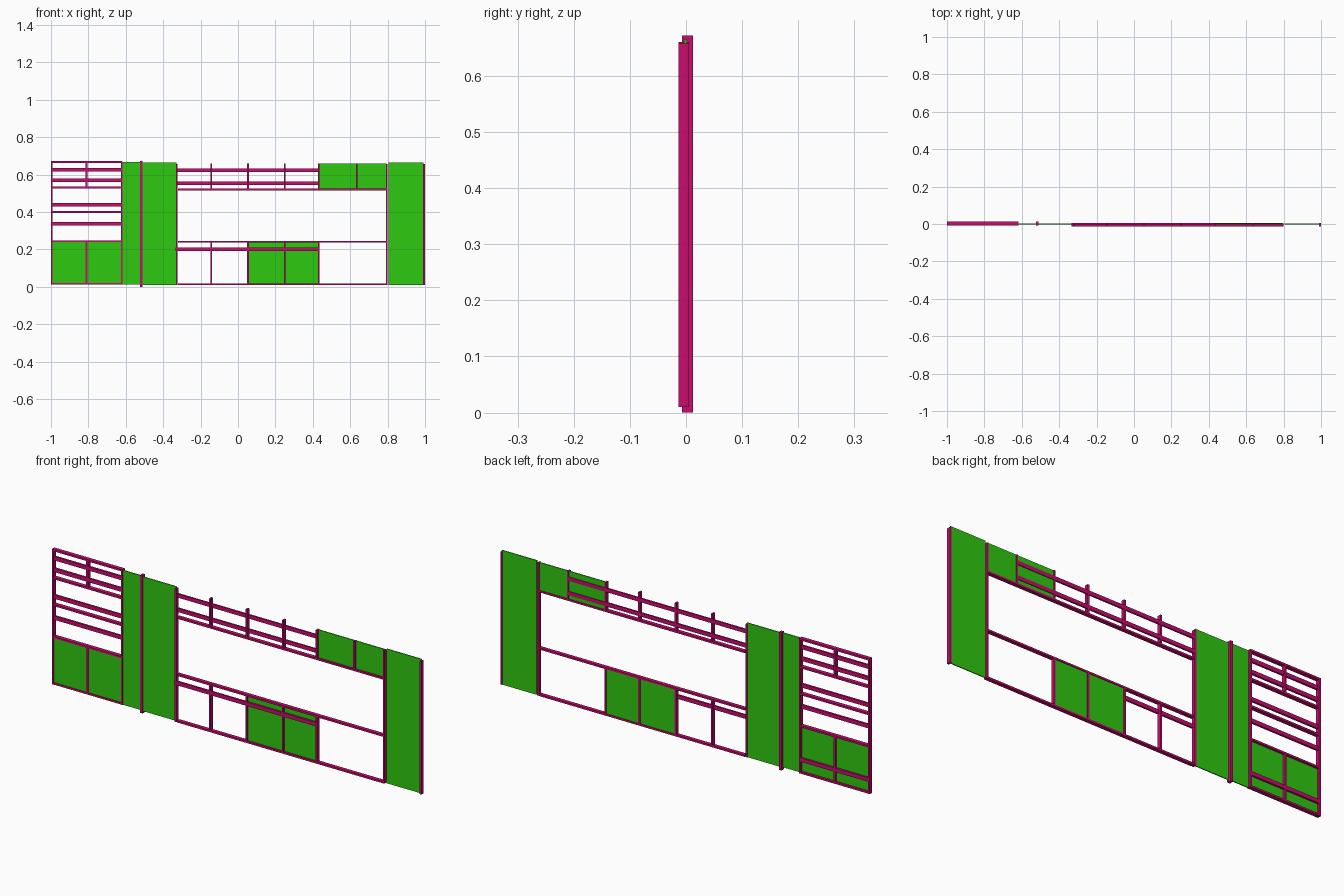
import bpy

old = bpy.data.objects.get("Cube")
if old:
    bpy.data.objects.remove(old, do_unlink=True)


def make_material(name, rgb):
    m = bpy.data.materials.new(name)
    m.use_nodes = True
    m.diffuse_color = (*rgb, 1)
    m.node_tree.nodes["Principled BSDF"].inputs["Base Color"].default_value = (*rgb, 1)
    return m


magenta = make_material("magenta timber", (0.58, 0.004, 0.156))
green = make_material("green panel", (0.028, 0.59, 0.005))


def box(name, xs, ys, zs, mat):
    """Box spanning the given x, y and z ranges."""
    spans = (xs, ys, zs)
    bpy.ops.mesh.primitive_cube_add(size=1, location=[(a + b) / 2 for a, b in spans])
    ob = bpy.context.object
    ob.name = name
    ob.scale = [b - a for a, b in spans]
    bpy.ops.object.transform_apply(location=False, rotation=False, scale=True)
    ob.data.materials.append(mat)


# Depth ranges of the two frames, their on-edge bars and the sheets
MAIN, SIDE = (-0.013, 0.005), (-0.007, 0.0125)
MAIN_FRONT, MAIN_BACK = (-0.013, -0.004), (-0.003, 0.005)
SIDE_MID, SIDE_BACK = (-0.004, 0.006), (0.003, 0.0125)
SHEET = (-0.0035, 0.0015)
T = 0.0045   # half thickness of a stud or plate
B = 0.0095   # half height of an on-edge bar


def stud(name, x, ys, zs, half=T):
    box(name, (x - half, x + half), ys, zs, magenta)


def rail(name, xs, ys, z, half=T):
    box(name, xs, ys, (z - half, z + half), magenta)


# Left-hand side frame
side = (-1.0, -0.62)
for x in (-0.9955, -0.622):
    stud("side_frame_post", x, SIDE, (0.012, 0.67))
stud("side_frame_upper_stud", -0.81, SIDE, (0.53, 0.668))
stud("side_frame_lower_stud", -0.81, SIDE, (0.015, 0.243))
for z in (0.667, 0.531, 0.4, 0.243, 0.017):
    rail("side_frame_plate", side, SIDE, z)
for z in (0.627, 0.57, 0.44, 0.337):
    rail("side_frame_bar", side, SIDE_MID, z, B)
rail("side_frame_back_bar", side, SIDE_BACK, 0.08, B)

# Junction post between the tall sheets
stud("junction_post", -0.517, SIDE, (0, 0.672), 0.007)

# Main frame: full-height posts
for x in (-0.328, 0.795, 0.9945):
    stud("main_post", x, MAIN, (0.01, 0.658))

# Main frame: horizontal plates and short studs around the opening
for z in (0.52, 0.241, 0.014):
    rail("main_plate", (-0.32, 0.792), MAIN, z)
for x in (-0.143, 0.053, 0.25, 0.432):
    stud("upper_stud", x, MAIN, (0.52, 0.66))
    stud("lower_stud", x, MAIN, (0.014, 0.241))
stud("upper_stud", 0.635, MAIN, (0.52, 0.66))

# Main frame: on-edge bars
for z in (0.623, 0.553):
    rail("upper_bar", (-0.333, 0.635), MAIN_BACK, z, B)
rail("lower_bar", (-0.335, 0.432), MAIN_FRONT, 0.2, B)

# Infill sheets
box("side_lower_sheet", (-0.995, -0.622), SHEET, (0.015, 0.243), green)
box("tall_sheet_narrow", (-0.626, -0.52), SHEET, (0.012, 0.668), green)
box("tall_sheet_wide", (-0.515, -0.33), SHEET, (0.01, 0.665), green)
box("lower_sheet", (0.053, 0.432), SHEET, (0.014, 0.241), green)
box("upper_sheet", (0.428, 0.795), SHEET, (0.52, 0.66), green)
box("end_sheet", (0.805, 0.993), SHEET, (0.01, 0.665), green)
